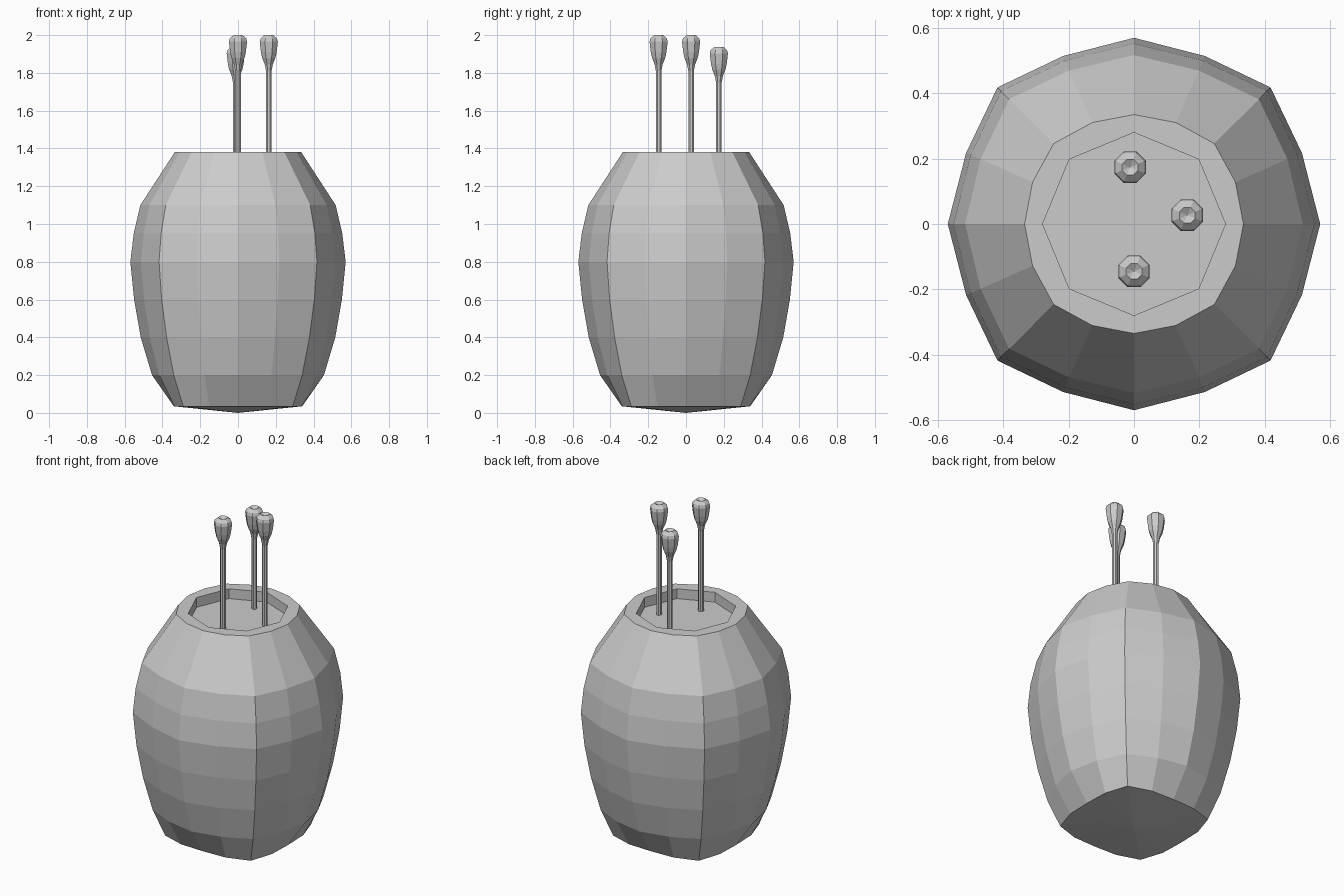
import bpy, math

if "Cube" in bpy.data.objects:
    bpy.data.objects.remove(bpy.data.objects["Cube"])


def make_object(name, rings, bottom_z=None, top_z=None, center=(0, 0, 0)):
    """Skin a stack of equal-sized rings; ends close as a flat face or a fan."""
    n = len(rings[0])
    verts = [p for ring in rings for p in ring]
    faces = []
    for r in range(len(rings) - 1):
        for i in range(n):
            j = (i + 1) % n
            faces.append((r * n + i, r * n + j, (r + 1) * n + j, (r + 1) * n + i))
    last = (len(rings) - 1) * n
    if bottom_z is not None:
        verts.append((0, 0, bottom_z))
        k = len(verts) - 1
        faces += [(k, (i + 1) % n, i) for i in range(n)]
    if top_z is not None:
        verts.append((0, 0, top_z))
        k = len(verts) - 1
        faces += [(k, last + i, last + (i + 1) % n) for i in range(n)]
    mesh = bpy.data.meshes.new(name)
    mesh.from_pydata(verts, [], faces)
    mesh.update()
    obj = bpy.data.objects.new(name, mesh)
    obj.location = center
    bpy.context.collection.objects.link(obj)
    return obj


def squarish_ring(z, mid, corner):
    """16 points: side middles at mid, diagonal corners at (corner, corner)."""
    qx, qy = corner * 0.52, (mid + corner) / 2 + 0.02
    quarter = [(mid, 0), (qy, qx), (corner, corner), (qx, qy)]
    ring = []
    for _ in range(4):
        ring += [(x, y, z) for x, y in quarter]
        quarter = [(-y, x) for x, y in quarter]
    return ring


def octagon(z, r, count=8, turn=0.0):
    return [(r * math.cos(turn + math.tau * i / count),
             r * math.sin(turn + math.tau * i / count), z) for i in range(count)]


def octagon16(z, r):
    """Octagon with its edge midpoints, to match the 16-sided rim."""
    o = octagon(z, r)
    ring = []
    for a, b in zip(o, o[1:] + o[:1]):
        ring += [a, ((a[0] + b[0]) / 2, (a[1] + b[1]) / 2, z)]
    return ring


# Vase: squarish belly, rounder rim, shallow octagonal recess
profile = [(0.035, 0.34, 0.29), (0.2, 0.455, 0.34), (0.4, 0.515, 0.378),
           (0.6, 0.55, 0.404), (0.8, 0.57, 0.418), (0.95, 0.552, 0.407),
           (1.1, 0.517, 0.382), (1.38, 0.335, 0.246)]
rings = [squarish_ring(*p) for p in profile]
rings += [octagon16(1.38, 0.28), octagon16(1.32, 0.28)]
make_object("vase", rings, bottom_z=0.0, top_z=1.32)

# Dried seed heads on thin stems
stem_r = 0.016
pod = [(1.81, stem_r), (1.845, 0.023), (1.88, 0.038), (1.91, 0.045),
       (1.965, 0.052), (1.982, 0.047), (2.0, 0.026)]
turn = math.pi / 8
for i, (x, y, drop) in enumerate([(0, -0.145, 0), (0.163, 0.027, 0),
                                  (-0.012, 0.174, 0.062)], 1):
    make_object(f"stem_{i}", [octagon(1.31, stem_r, turn=turn),
                              octagon(1.82 - drop, stem_r, turn=turn)],
                bottom_z=1.31, top_z=1.82 - drop, center=(x, y, 0))
    make_object(f"seed_head_{i}", [octagon(z, r, turn=turn) for z, r in pod],
                bottom_z=1.81, top_z=1.985, center=(x, y, -drop))
